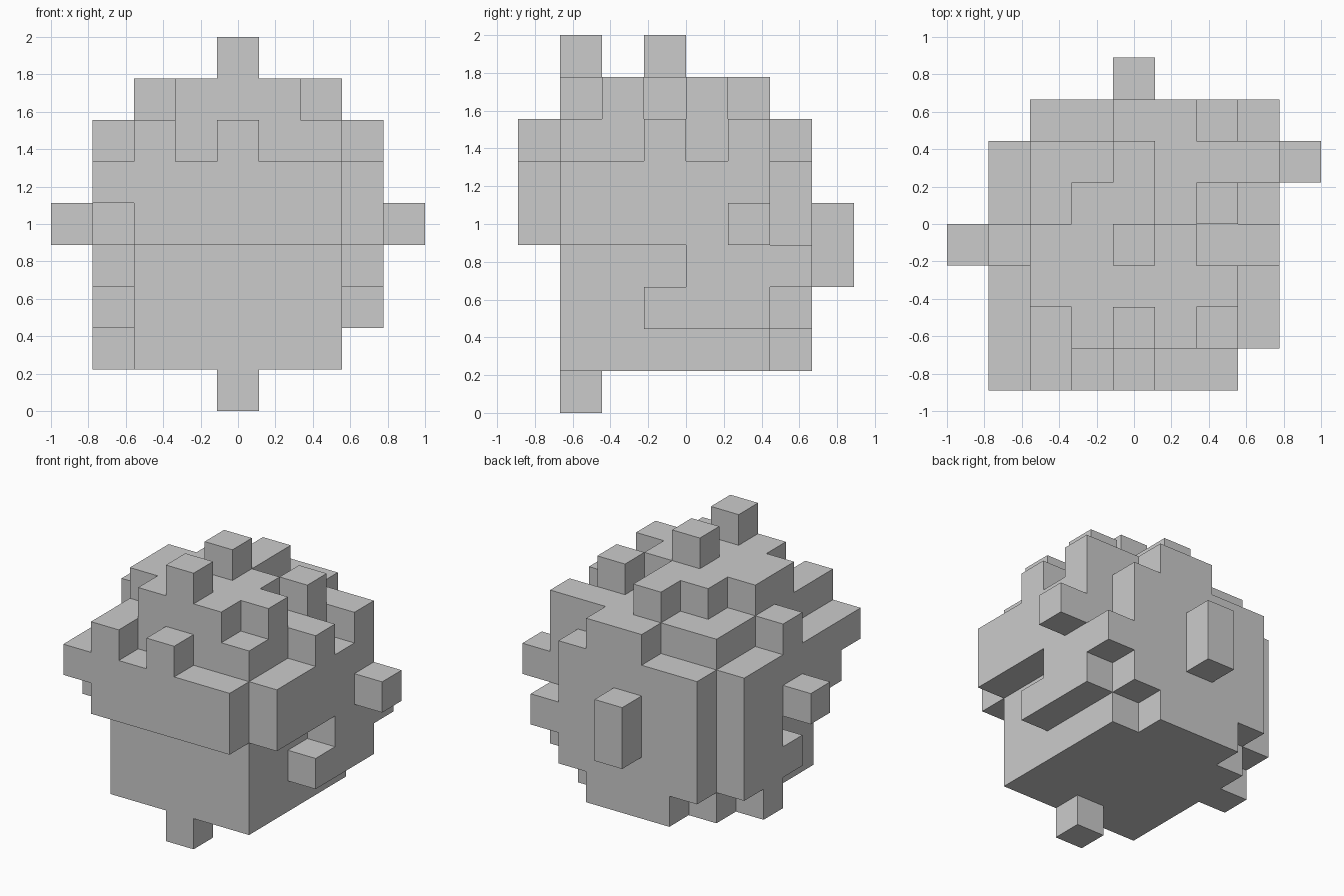
import bpy, bmesh
from mathutils import Vector

if "Cube" in bpy.data.objects:
    bpy.data.objects.remove(bpy.data.objects["Cube"])

CELL = 2 / 9
ORIGIN = Vector((-1.0, -8 / 9, 0.0))
cells = set()


def fill(xs, ys, zs):
    """Fill an inclusive range of grid cells."""
    for i in range(xs[0], xs[1] + 1):
        for j in range(ys[0], ys[1] + 1):
            for k in range(zs[0], zs[1] + 1):
                cells.add((i, j, k))


def dot(i, j, k):
    cells.add((i, j, k))


# Core block
fill((2, 6), (1, 5), (1, 6))

# Front overhang with raised knobs
fill((2, 6), (0, 0), (4, 5))
dot(1, 0, 5)
dot(2, 0, 6)
dot(4, 0, 6)

# Back plate and its peg
fill((3, 5), (6, 6), (1, 1))
fill((2, 6), (6, 6), (2, 5))
fill((4, 5), (6, 6), (6, 6))
fill((4, 4), (7, 7), (3, 4))

# Right side plate, stepped underneath, with knobs and peg
fill((7, 7), (1, 5), (4, 5))
fill((7, 7), (4, 6), (3, 3))
fill((7, 7), (3, 5), (2, 2))
dot(7, 3, 6)
dot(7, 5, 6)
dot(8, 5, 4)

# Left side plate, stepped underneath, with knob and peg
fill((1, 1), (1, 5), (4, 5))
fill((1, 1), (4, 5), (3, 3))
fill((1, 1), (3, 5), (2, 2))
dot(1, 4, 1)
dot(1, 3, 6)
dot(0, 3, 4)

# Ragged crown layer and two top pegs
fill((3, 5), (1, 1), (7, 7))
fill((2, 6), (2, 2), (7, 7))
fill((2, 5), (3, 3), (7, 7))
fill((3, 4), (4, 4), (7, 7))
dot(6, 4, 7)
dot(4, 5, 7)
dot(4, 1, 8)
dot(4, 3, 8)

# Bottom peg
dot(4, 1, 0)

# Skin: only faces between a filled cell and an empty one
bm = bmesh.new()
verts = {}


def corner(p):
    if p not in verts:
        verts[p] = bm.verts.new(ORIGIN + Vector(p) * CELL)
    return verts[p]


for c in sorted(cells):
    for axis in range(3):
        for side in (0, 1):
            n = list(c)
            n[axis] += 2 * side - 1
            if tuple(n) in cells:
                continue
            u, v = (axis + 1) % 3, (axis + 2) % 3
            quad = []
            for a, b in ((0, 0), (1, 0), (1, 1), (0, 1)):
                p = list(c)
                p[axis] += side
                p[u] += a
                p[v] += b
                quad.append(corner(tuple(p)))
            bm.faces.new(quad if side else quad[::-1])

# Merge coplanar squares into clean flat faces
bmesh.ops.dissolve_limit(bm, angle_limit=0.01, verts=bm.verts[:], edges=bm.edges[:])
mesh = bpy.data.meshes.new("knobbly_block")
bm.to_mesh(mesh)
bm.free()
bpy.context.collection.objects.link(bpy.data.objects.new("knobbly_block", mesh))
